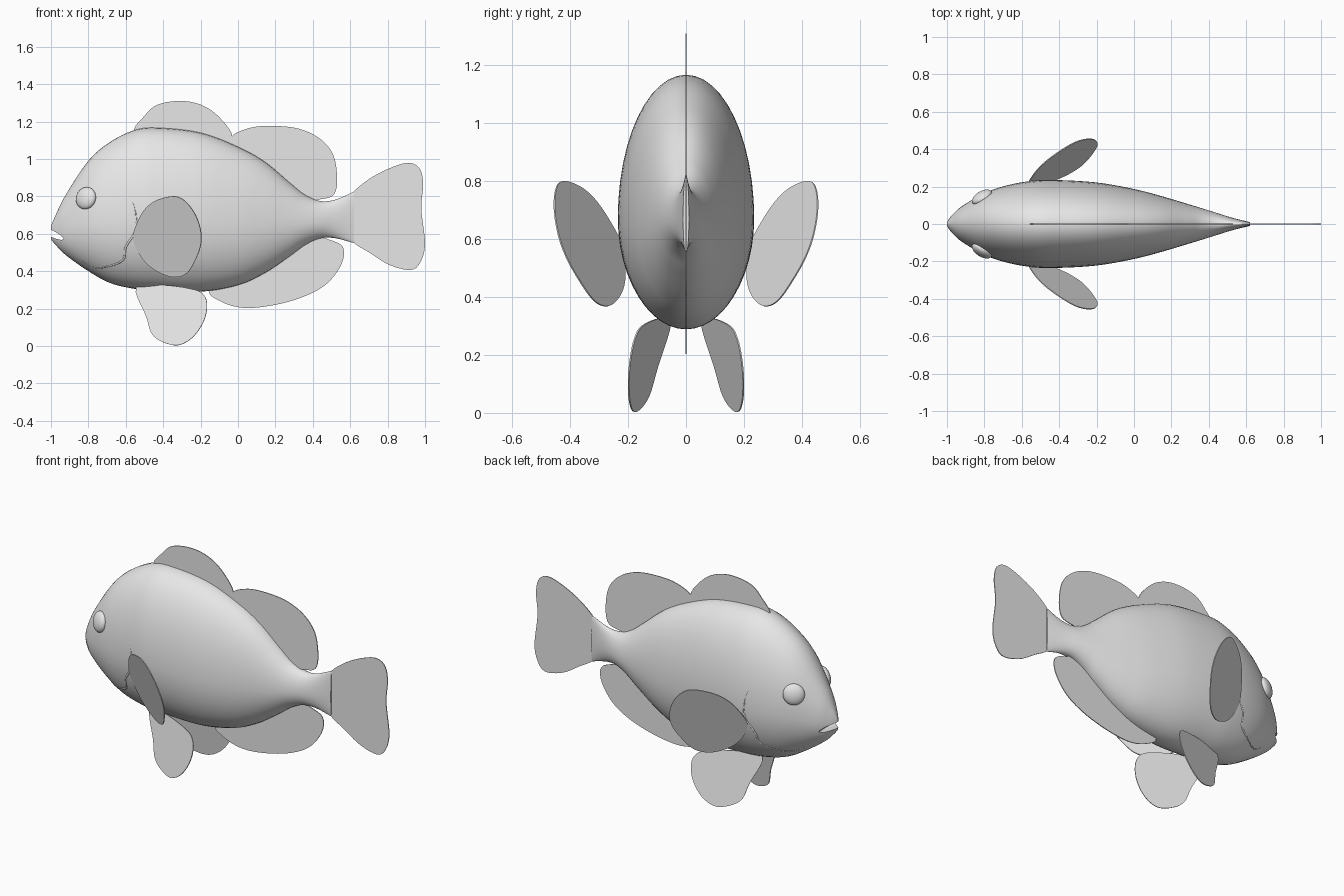
import bpy, bmesh, math
from mathutils import Vector

cube = bpy.data.objects.get("Cube")
if cube:
    bpy.data.objects.remove(cube)

grey = bpy.data.materials.new("pale grey")
grey.use_nodes = True
grey.diffuse_color = (0.8, 0.8, 0.8, 1)
grey.node_tree.nodes["Principled BSDF"].inputs["Base Color"].default_value = (0.8, 0.8, 0.8, 1)


def spline(points, steps, closed=False):
    """Smooth curve through points of any dimension."""
    n, out = len(points), []
    pick = (lambda i: points[i % n]) if closed else (lambda i: points[max(0, min(n - 1, i))])
    for i in range(n if closed else n - 1):
        for s in range(steps):
            t = s / steps
            out.append([0.5 * (2 * b + (c - a) * t + (2 * a - 5 * b + 4 * c - d) * t ** 2
                               + (3 * b - a - 3 * c + d) * t ** 3)
                        for a, b, c, d in zip(pick(i - 1), pick(i), pick(i + 1), pick(i + 2))])
    if not closed:
        out.append(list(points[-1]))
    return out


def finish(name, bm, smooth=True):
    bmesh.ops.recalc_face_normals(bm, faces=bm.faces)
    mesh = bpy.data.meshes.new(name)
    bm.to_mesh(mesh)
    bm.free()
    mesh.materials.append(grey)
    obj = bpy.data.objects.new(name, mesh)
    bpy.context.collection.objects.link(obj)
    if smooth:
        shade(obj)
    return obj


def shade(obj):
    bpy.ops.object.select_all(action='DESELECT')
    obj.select_set(True)
    bpy.context.view_layer.objects.active = obj
    bpy.ops.object.shade_smooth_by_angle(angle=math.radians(40))


# Body stations: x, top, bottom, half width
STATIONS = spline([
    (-1.0, .64, .57, .012), (-.975, .70, .54, .045), (-.92, .81, .485, .095),
    (-.8, .99, .40, .165), (-.685, 1.09, .337, .205), (-.55, 1.155, .305, .23),
    (-.42, 1.166, .295, .235), (-.2, 1.14, .29, .222), (0, 1.065, .325, .187),
    (.144, .984, .39, .15), (.278, .872, .48, .11), (.36, .807, .54, .085),
    (.44, .775, .575, .06), (.52, .782, .576, .035), (.62, .825, .55, .01)], 6)
MID = .43


def half_width(x, z):
    """Half width of the body's skin at a side-view position."""
    for p, q in zip(STATIONS, STATIONS[1:]):
        if p[0] <= x <= q[0]:
            f = (x - p[0]) / (q[0] - p[0])
            top, low, w = (a + (b - a) * f for a, b in zip(p[1:], q[1:]))
            m = low + (top - low) * MID
            h = top - m if z > m else m - low
            return w * math.sqrt(max(0, 1 - ((z - m) / h) ** 2))
    return 0


# Body, lofted from egg-shaped sections
bm = bmesh.new()
SEG = 48
rings = []
for x, top, low, w in STATIONS:
    m = low + (top - low) * MID
    ring = []
    for k in range(SEG):
        a = 2 * math.pi * k / SEG
        s = math.sin(a)
        ring.append(bm.verts.new((x, w * math.cos(a), m + s * (top - m if s > 0 else m - low))))
    rings.append(ring)
for r, q in zip(rings, rings[1:]):
    for k in range(SEG):
        j = (k + 1) % SEG
        bm.faces.new((r[k], r[j], q[j], q[k]))
bm.faces.new(rings[0])
bm.faces.new(rings[-1])
body = finish("body", bm, smooth=False)

# Mouth slit, cut into the snout
bm = bmesh.new()
bmesh.ops.create_uvsphere(bm, u_segments=32, v_segments=16, radius=1)
cutter = finish("mouth_cutter", bm, smooth=False)
cutter.scale = (.075, .14, .017)
cutter.rotation_euler = (0, math.radians(25), 0)
cutter.location = (-.99, 0, .598)
cutter.hide_render = True
cut = body.modifiers.new("mouth", 'BOOLEAN')
cut.operation = 'DIFFERENCE'
cut.solver = 'EXACT'
cut.object = cutter
bpy.context.view_layer.objects.active = body
bpy.ops.object.modifier_apply(modifier="mouth")
bpy.data.objects.remove(cutter)
shade(body)


def fin(name, outline, place=lambda x, z: 0):
    """Thin sheet from a side-view outline, with y given by a rule."""
    bm = bmesh.new()
    bm.faces.new([bm.verts.new((x, place(x, z), z)) for x, z in spline(outline, 5, True)])
    obj = finish(name, bm, smooth=False)
    solid = obj.modifiers.new("thickness", 'SOLIDIFY')
    solid.thickness = .005
    solid.offset = 0


# Fins along the middle
fin("front_dorsal_fin", [(-.55, 1.14), (-.50, 1.23), (-.43, 1.29), (-.31, 1.31), (-.2, 1.29),
                         (-.107, 1.23), (-.03, 1.12), (-.1, 1.05), (-.35, 1.08)])
fin("rear_dorsal_fin", [(-.04, 1.11), (.064, 1.166), (.2, 1.176), (.33, 1.16), (.44, 1.107),
                        (.51, 1.02), (.53, .893), (.513, .81), (.45, .786), (.37, .79),
                        (.2, .88), (0, 1.0)])
fin("anal_fin", [(-.15, .30), (-.086, .235), (.037, .203), (.2, .22), (.36, .267), (.48, .337),
                 (.556, .444), (.56, .53), (.49, .567), (.41, .58), (.25, .5), (.05, .4)])
fin("tail_fin", [(.6, .80), (.695, .888), (.81, .95), (.91, .979), (.97, .95), (.99, .866),
                 (.98, .733), (1.0, .545), (.973, .444), (.92, .406), (.81, .433),
                 (.706, .497), (.6, .57), (.57, .68)])

PECTORAL = [(-.56, .572), (-.535, .668), (-.487, .743), (-.417, .786), (-.32, .797),
            (-.246, .733), (-.203, .636), (-.198, .545), (-.23, .455), (-.278, .385),
            (-.353, .369), (-.444, .406), (-.513, .47)]
PELVIC = [(-.545, .31), (-.49, .155), (-.46, .064), (-.40, .02), (-.32, .004), (-.246, .043),
          (-.19, .118), (-.166, .198), (-.176, .262), (-.23, .30), (-.4, .325)]
GILL = [(-.604, .85), (-.56, .76), (-.545, .69), (-.55, .61), (-.60, .53), (-.615, .46),
        (-.70, .425), (-.77, .42), (-.84, .46)]
EYE = (-.813, .79)

for side, label in ((1, "right"), (-1, "left")):
    # Paired fins, flared outwards
    fin(label + "_pectoral_fin", PECTORAL, lambda x, z: side * (.3385 + .57 * x + .35 * z))
    fin(label + "_pelvic_fin", PELVIC, lambda x, z: side * (.2786 + .305 * x - .19 * z))

    # Eye, a flattened ball set square to the skin
    ex, ez = EYE
    d = .02
    slope_x = (half_width(ex + d, ez) - half_width(ex - d, ez)) / (2 * d)
    slope_z = (half_width(ex, ez + d) - half_width(ex, ez - d)) / (2 * d)
    bm = bmesh.new()
    bmesh.ops.create_uvsphere(bm, u_segments=32, v_segments=16, radius=1)
    eye = finish(label + "_eye", bm)
    eye.scale = (.06, .06, .03)
    eye.location = (ex, side * half_width(ex, ez), ez)
    normal = Vector((-slope_x, side, -slope_z))
    eye.rotation_euler = normal.to_track_quat('Z', 'Y').to_euler()

    # Gill cover edge, a fine ridge lying on the skin
    path = spline(GILL, 5)
    curve = bpy.data.curves.new(label + "_gill_edge", 'CURVE')
    curve.dimensions = '3D'
    curve.bevel_depth = .006
    curve.bevel_resolution = 2
    line = curve.splines.new('POLY')
    line.points.add(len(path) - 1)
    for i, (point, (x, z)) in enumerate(zip(line.points, path)):
        point.co = (x, side * (half_width(x, z) - .003), z, 1)
        point.radius = .3 + .7 * math.sin(math.pi * i / (len(path) - 1))
    curve.materials.append(grey)
    bpy.context.collection.objects.link(bpy.data.objects.new(label + "_gill_edge", curve))
